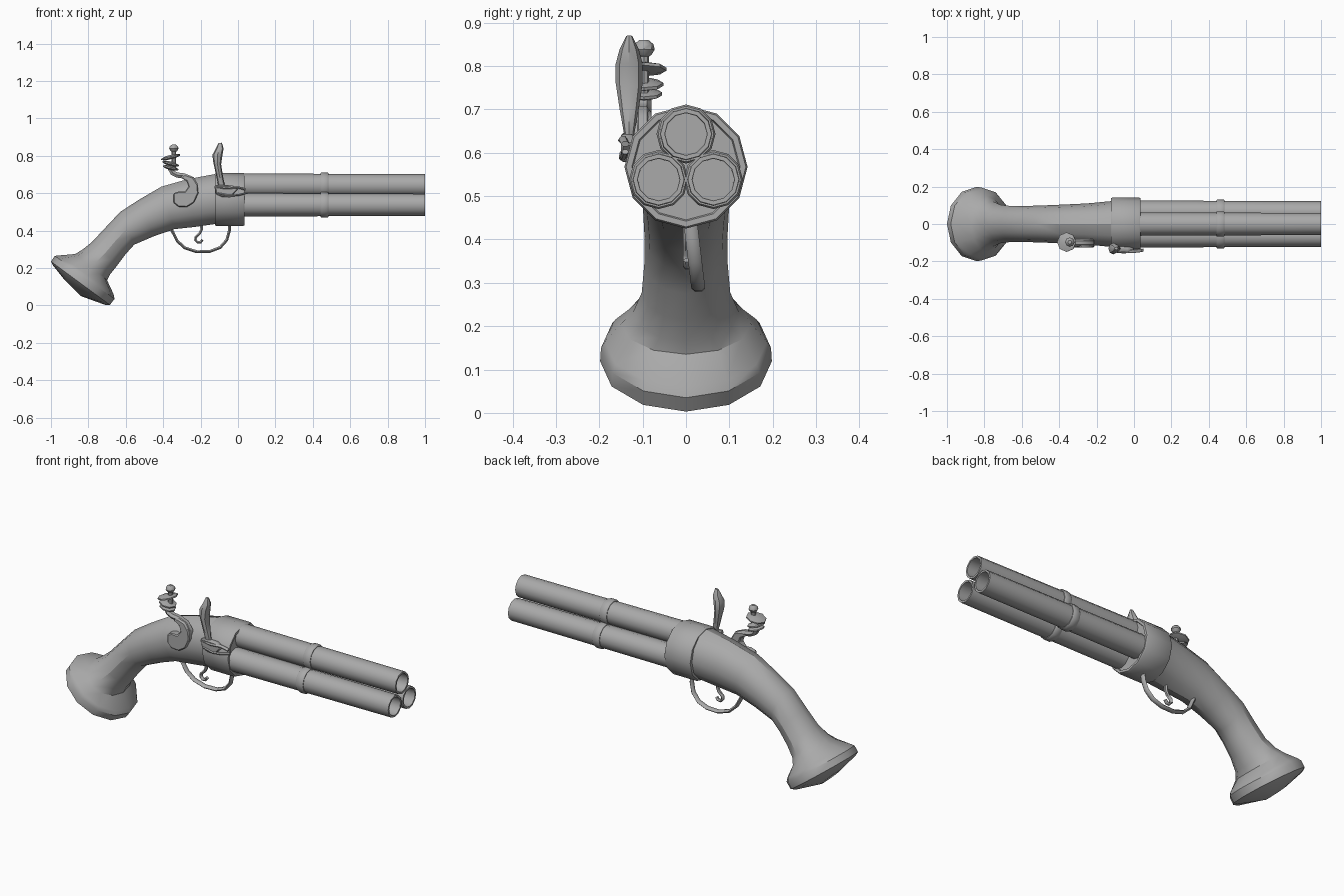
import bpy, bmesh, math
from mathutils import Vector

if "Cube" in bpy.data.objects:
    bpy.data.objects.remove(bpy.data.objects["Cube"])

steel = bpy.data.materials.new("plain grey")
steel.use_nodes = True
GREY = (0.4, 0.4, 0.4, 1)
steel.diffuse_color = GREY
steel.node_tree.nodes["Principled BSDF"].inputs["Base Color"].default_value = GREY


def finish(name, bm, angle=40):
    """Turn a bmesh into a shaded object."""
    bmesh.ops.recalc_face_normals(bm, faces=bm.faces)
    mesh = bpy.data.meshes.new(name)
    bm.to_mesh(mesh)
    bm.free()
    mesh.materials.append(steel)
    obj = bpy.data.objects.new(name, mesh)
    bpy.context.collection.objects.link(obj)
    bpy.ops.object.select_all(action='DESELECT')
    obj.select_set(True)
    bpy.context.view_layer.objects.active = obj
    bpy.ops.object.shade_smooth_by_angle(angle=math.radians(angle))
    return obj


def skin(name, rings, caps=True, angle=40):
    """Bridge a list of equally long point rings."""
    bm = bmesh.new()
    loops = [[bm.verts.new(p) for p in ring] for ring in rings]
    n = len(loops[0])
    for a, b in zip(loops, loops[1:]):
        for i in range(n):
            j = (i + 1) % n
            bm.faces.new((a[i], a[j], b[j], b[i]))
    if caps:
        bm.faces.new(loops[0])
        bm.faces.new(loops[-1])
    return finish(name, bm, angle)


def loft(name, stations, y=0, sides=12, angle=40):
    """Elliptical sections given as upper x, z, lower x, z and half width."""
    rings = []
    for xa, za, xb, zb, w in stations:
        a, b = Vector((xa, y, za)), Vector((xb, y, zb))
        mid, half = (a + b) / 2, (a - b) / 2
        turns = [math.tau * i / sides for i in range(sides)]
        rings.append([mid + half * math.cos(t) + Vector((0, w * math.sin(t), 0)) for t in turns])
    return skin(name, rings, angle=angle)


def lathe(name, profile, y, z, sides=12, upright=False, x=0, caps=True):
    """Turn (distance, radius) pairs about the x axis, or about z if upright."""
    rings = []
    for d, r in profile:
        ring = []
        for i in range(sides):
            t = math.tau * i / sides
            c, s = r * math.cos(t), r * math.sin(t)
            ring.append((x + c, y + s, z + d) if upright else (x + d, y + s, z + c))
        rings.append(ring)
    return skin(name, rings, caps)


def strap(name, path, thick, wide, sides=6):
    """Sweep a flattened section along x, y, z points."""
    pts = [Vector(p) for p in path]
    rings = []
    for i, p in enumerate(pts):
        d = pts[min(i + 1, len(pts) - 1)] - pts[max(i - 1, 0)]
        normal = Vector((-d.z, 0, d.x)).normalized()
        turns = [math.tau * (k + 0.5) / sides for k in range(sides)]
        rings.append([p + normal * thick * math.cos(t) + Vector((0, wide * math.sin(t), 0))
                      for t in turns])
    return skin(name, rings, angle=50)


def plate(name, outline, y, depth):
    """Extrude an x, z outline along y with softened edges."""
    bm = bmesh.new()
    face = bm.faces.new([bm.verts.new((x, y, z)) for x, z in outline])
    out = bmesh.ops.extrude_face_region(bm, geom=[face])
    moved = [v for v in out["geom"] if isinstance(v, bmesh.types.BMVert)]
    bmesh.ops.translate(bm, verts=moved, vec=(0, depth, 0))
    obj = finish(name, bm)
    bevel = obj.modifiers.new("soft edge", 'BEVEL')
    bevel.width = 0.005
    return obj


# Curved stock with flared butt and faceted end cap
loft("stock", [
    (-0.08, 0.703, -0.08, 0.432, 0.128),
    (-0.125, 0.702, -0.125, 0.435, 0.122),
    (-0.27, 0.675, -0.23, 0.42, 0.11),
    (-0.41, 0.635, -0.34, 0.408, 0.104),
    (-0.53, 0.565, -0.45, 0.37, 0.099),
    (-0.63, 0.5, -0.555, 0.325, 0.096),
    (-0.71, 0.415, -0.60, 0.275, 0.096),
    (-0.78, 0.34, -0.645, 0.215, 0.102),
    (-0.83, 0.30, -0.685, 0.165, 0.122),
    (-0.87, 0.275, -0.70, 0.135, 0.15),
    (-0.95, 0.268, -0.665, 0.06, 0.187),
    (-0.98, 0.265, -0.66, 0.035, 0.196),
    (-1.0, 0.235, -0.685, 0.003, 0.198),
    (-0.99, 0.215, -0.71, 0.003, 0.18),
    (-0.93, 0.14, -0.84, 0.05, 0.055)], angle=32)

# Collar joining the stock to the barrels
lathe("collar", [(-0.122, 0.13), (-0.122, 0.138), (-0.115, 0.142), (0.027, 0.142),
                 (0.035, 0.138), (0.035, 0.125), (0.028, 0.122)], 0, 0.567)

# Three hollow barrels, each with a band
for label, y, z in (("top", 0, 0.643), ("left", 0.063, 0.538), ("right", -0.063, 0.538)):
    lathe(label + "_barrel", [(0, 0.063), (0.44, 0.061), (1.0, 0.059), (1.0, 0.049),
                              (0.06, 0.047)], y, z)
    lathe(label + "_band", [(0.44, 0.058), (0.44, 0.064), (0.446, 0.068), (0.478, 0.068),
                            (0.484, 0.064), (0.484, 0.058)], y, z)

# Trigger guard, leaning a little to the left
guard = [(-0.375, 0.44), (-0.35, 0.395), (-0.325, 0.345), (-0.285, 0.308), (-0.22, 0.287),
         (-0.15, 0.289), (-0.095, 0.31), (-0.06, 0.35), (-0.046, 0.4), (-0.046, 0.45)]
strap("trigger_guard", [(x, 0.01 + (0.44 - z) * 0.12, z) for x, z in guard], 0.009, 0.016)

# Hooked trigger
hook = [(-0.195, 0.44), (-0.195, 0.405), (-0.205, 0.385), (-0.226, 0.365), (-0.228, 0.35),
        (-0.216, 0.337), (-0.2, 0.338), (-0.19, 0.352)]
strap("trigger", [(x, 0.004, z) for x, z in hook], 0.008, 0.011)

# Cock: flat teardrop body, curved neck, jaws and screw
plate("cock_body", [(-0.345, 0.6), (-0.345, 0.55), (-0.32, 0.528), (-0.275, 0.525),
                    (-0.235, 0.55), (-0.212, 0.6), (-0.215, 0.645), (-0.24, 0.685),
                    (-0.285, 0.7), (-0.31, 0.685), (-0.275, 0.665), (-0.265, 0.635),
                    (-0.285, 0.608), (-0.315, 0.61)], -0.125, 0.045)
neck = [(-0.225, 0.64), (-0.245, 0.675), (-0.29, 0.693), (-0.325, 0.697), (-0.35, 0.71),
        (-0.365, 0.74)]
strap("cock_neck", [(x, -0.1, z) for x, z in neck], 0.016, 0.02)
for name, height, radius in (("lower_jaw", 0.735, 0.042), ("middle_jaw", 0.757, 0.045),
                             ("upper_jaw", 0.792, 0.052)):
    jaw = lathe(name, [(-0.01, radius * 0.5), (-0.003, radius), (0.004, radius),
                       (0.012, radius * 0.45)], 0, 0, 8, True)
    jaw.location = (-0.36, -0.097, height)
    jaw.rotation_euler.y = math.radians(-14 if name == "upper_jaw" else 14)
lathe("jaw_screw", [(0.73, 0.012), (0.822, 0.012), (0.826, 0.018), (0.838, 0.025),
                    (0.85, 0.022), (0.86, 0.01)], -0.097, 0, 8, True, -0.343)

# Striking plate: curled leaf rising beside the collar
loft("striking_plate", [
    (-0.108, 0.61, -0.068, 0.61, 0.008),
    (-0.108, 0.65, -0.072, 0.65, 0.013),
    (-0.118, 0.7, -0.082, 0.7, 0.022),
    (-0.132, 0.765, -0.09, 0.755, 0.031),
    (-0.137, 0.805, -0.083, 0.805, 0.031),
    (-0.118, 0.84, -0.077, 0.838, 0.022),
    (-0.105, 0.868, -0.086, 0.87, 0.007)], y=-0.131, sides=8)

# Priming pan and its pointed spring
plate("pan", [(-0.125, 0.645), (-0.118, 0.595), (-0.085, 0.58), (-0.04, 0.578),
              (-0.02, 0.6), (0.0, 0.62), (-0.03, 0.642)], -0.15, 0.03)
strap("pan_spring", [(-0.11, -0.145, 0.6), (-0.05, -0.147, 0.587), (0.0, -0.144, 0.59),
                     (0.05, -0.14, 0.602)], 0.006, 0.008)
strap("pan_lip", [(-0.125, -0.14, 0.632), (-0.06, -0.147, 0.628), (0.0, -0.145, 0.632),
                  (0.04, -0.14, 0.62)], 0.007, 0.01)
